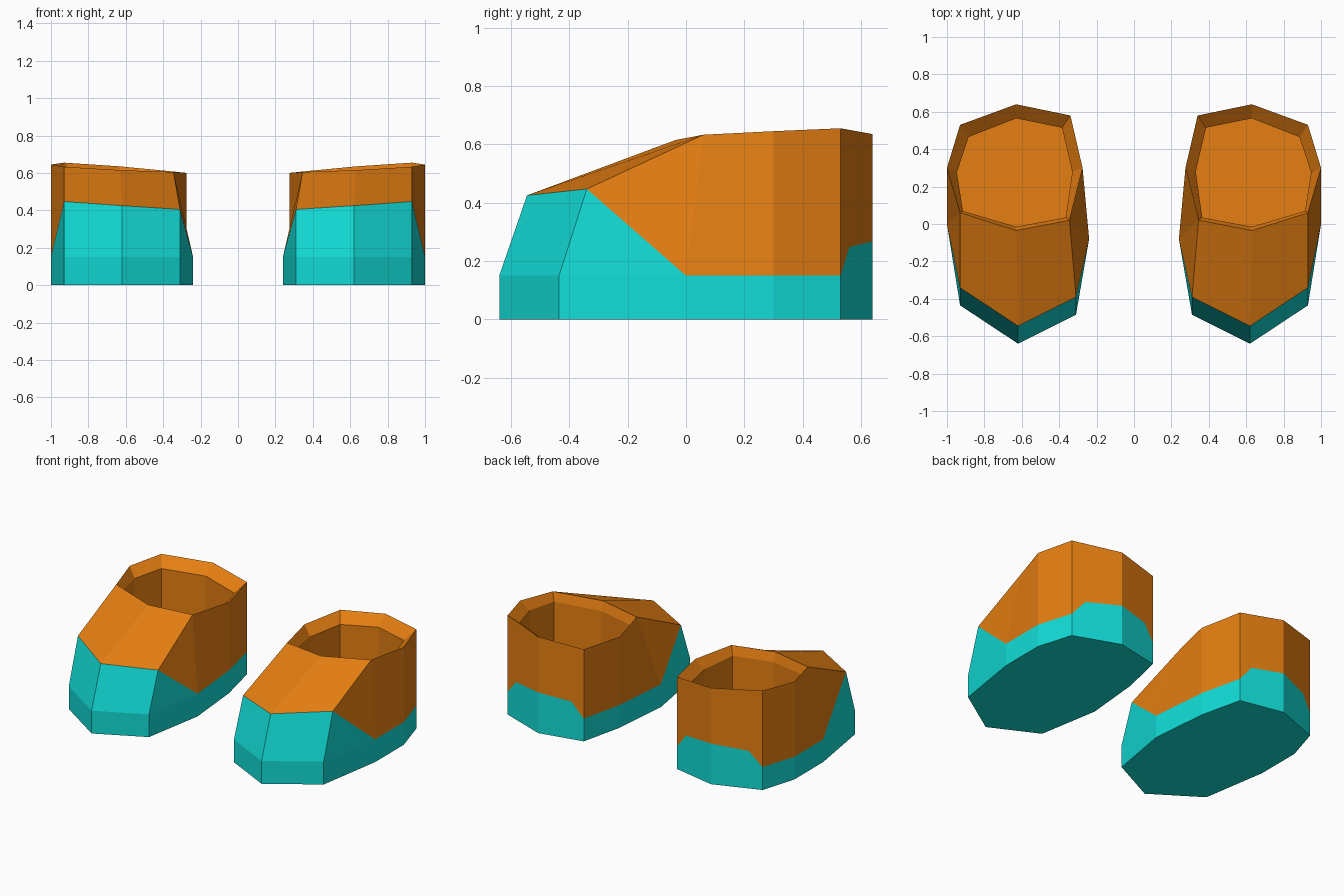
import bpy
import bmesh
from mathutils import Vector

if "Cube" in bpy.data.objects:
    bpy.data.objects.remove(bpy.data.objects["Cube"], do_unlink=True)


def make_material(name, colour):
    mat = bpy.data.materials.new(name)
    mat.use_nodes = True
    mat.diffuse_color = colour
    mat.node_tree.nodes["Principled BSDF"].inputs["Base Color"].default_value = colour
    return mat


teal = make_material("teal", (0.006, 0.72, 0.68, 1))
orange = make_material("orange", (0.78, 0.21, 0.006, 1))


def make_part(name, faces, mat):
    """Build a flat-shaded part from point loops and mirror it to the other boot."""
    bm = bmesh.new()
    for loop in faces:
        bm.faces.new([bm.verts.new(p) for p in loop])
    bmesh.ops.remove_doubles(bm, verts=bm.verts, dist=0.0005)
    mesh = bpy.data.meshes.new(name)
    bm.to_mesh(mesh)
    bm.free()
    mesh.materials.append(mat)
    obj = bpy.data.objects.new(name, mesh)
    bpy.context.collection.objects.link(obj)
    mirror = obj.modifiers.new("mirror", "MIRROR")
    mirror.use_mirror_merge = False


def strip(lower, upper):
    """Quads that join two closed rings of equal length."""
    n = len(lower)
    return [[lower[i], lower[(i + 1) % n], upper[(i + 1) % n], upper[i]] for i in range(n)]


# Footprint, counter-clockwise from the heel, and the band edge above it
footprint = [(0.63, 0.64), (0.34, 0.58), (0.275, 0.30), (0.24, -0.08), (0.31, -0.485),
             (0.62, -0.64), (0.93, -0.435), (1.0, 0.0), (1.0, 0.30), (0.93, 0.53)]
B = [Vector((x, y, 0)) for x, y in footprint]
M = [Vector((x, y, 0.15)) for x, y in footprint]
M[0].z = 0.268


def heel_kink(corner):
    p = B[corner].lerp(B[0], 0.27)
    p.z = 0.248
    return p


k_in, k_out = heel_kink(1), heel_kink(9)

# Top corners of the toe cap: inner, tip, outer
t_in, t_tip, t_out = (Vector(p) for p in [(0.31, -0.39, 0.405), (0.62, -0.545, 0.425),
                                          (0.93, -0.34, 0.447)])

# Collar: outer edge, sunken inner edge and cavity floor
R = [Vector(p) for p in [(0.63, 0.64, 0.635), (0.34, 0.58, 0.607), (0.275, 0.30, 0.60),
                         (0.345, 0.02, 0.605), (0.63, -0.035, 0.615), (0.93, 0.06, 0.633),
                         (1.0, 0.30, 0.645), (0.93, 0.53, 0.655)]]
opening = [(0.63, 0.565), (0.385, 0.515), (0.33, 0.28), (0.365, 0.035),
           (0.63, -0.015), (0.915, 0.07), (0.947, 0.275), (0.885, 0.465)]
I = [Vector((x, y, r.z - 0.06)) for (x, y), r in zip(opening, R)]
F = [Vector((x, y, 0.15)) for x, y in opening]

# Lower boot: sole, band, raised heel and toe cap
lower = strip(B, M)[1:9]
lower += [B[::-1],
          [B[0], B[1], M[1], k_in, M[0]], [B[9], B[0], M[0], k_out, M[9]],
          [M[3], M[4], t_in], [M[4], M[5], t_tip, t_in],
          [M[5], M[6], t_out, t_tip], [M[6], M[7], t_out]]
make_part("boot_lower", lower, teal)

# Upper boot: heel, sides and sloping instep
upper = [[M[0], k_in, M[1], R[1], R[0]], [M[9], k_out, M[0], R[0], R[7]],
         [M[1], M[2], R[2], R[1]], [M[2], M[3], R[3], R[2]],
         [M[3], t_in, R[3]], [t_in, t_tip, R[4], R[3]],
         [t_tip, t_out, R[5], R[4]], [t_out, M[7], R[5]],
         [M[7], M[8], R[6], R[5]], [M[8], M[9], R[7], R[6]]]
make_part("boot_upper", upper, orange)

# Collar bevel, inner walls and insole
make_part("boot_collar_and_lining", strip(R, I) + strip(I, F) + [F], orange)
